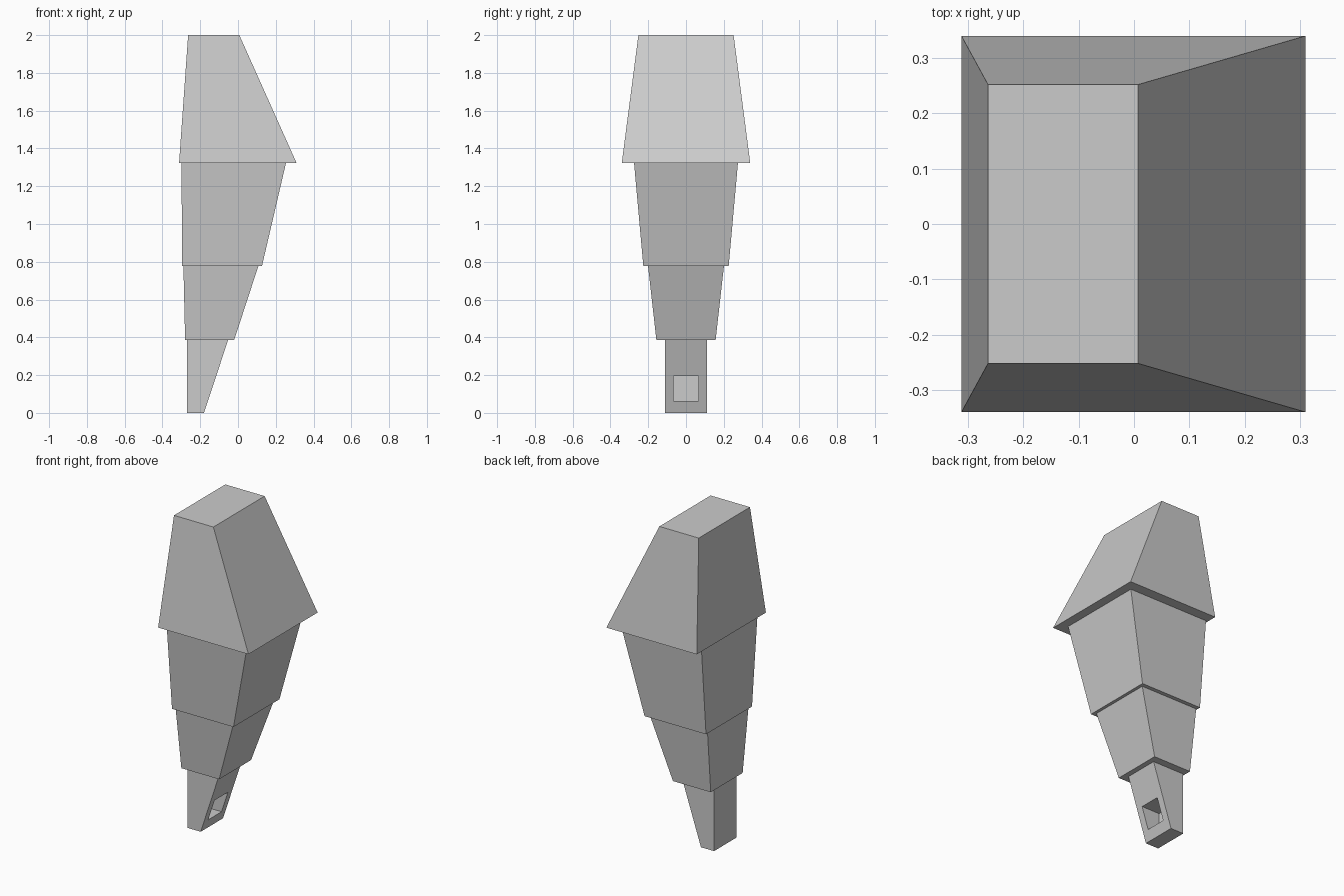
import bpy, bmesh

if "Cube" in bpy.data.objects:
    bpy.data.objects.remove(bpy.data.objects["Cube"])


def tapered_block(name, bottom, top):
    """Each end is (z, x_min, x_max, half_depth)."""
    bm = bmesh.new()
    rings = []
    for z, x0, x1, y in (bottom, top):
        rings.append([bm.verts.new(p) for p in
                      ((x0, -y, z), (x1, -y, z), (x1, y, z), (x0, y, z))])
    low, high = rings
    bm.faces.new(low[::-1])
    bm.faces.new(high)
    for i in range(4):
        j = (i + 1) % 4
        bm.faces.new((low[i], low[j], high[j], high[i]))
    mesh = bpy.data.meshes.new(name)
    bm.to_mesh(mesh)
    bm.free()
    obj = bpy.data.objects.new(name, mesh)
    bpy.context.collection.objects.link(obj)
    return obj


# Four stacked segments, each stepping in below the one above
tip = tapered_block("tip_segment", (0, -0.27, -0.18, 0.11), (0.387, -0.27, -0.052, 0.11))
tapered_block("lower_segment", (0.387, -0.28, -0.02, 0.157), (0.778, -0.289, 0.108, 0.201))
tapered_block("middle_segment", (0.778, -0.296, 0.127, 0.226), (1.323, -0.299, 0.254, 0.275))
tapered_block("top_segment", (1.323, -0.312, 0.31, 0.34), (2.0, -0.264, 0.007, 0.252))

# Square pocket in the sloping face of the tip
cutter = tapered_block("pocket_cutter", (0.063, -0.24, 0.1, 0.066), (0.196, -0.24, 0.1, 0.066))
cutter.hide_render = True
cutter.hide_set(True)
pocket = tip.modifiers.new("pocket", 'BOOLEAN')
pocket.operation = 'DIFFERENCE'
pocket.solver = 'EXACT'
pocket.object = cutter
